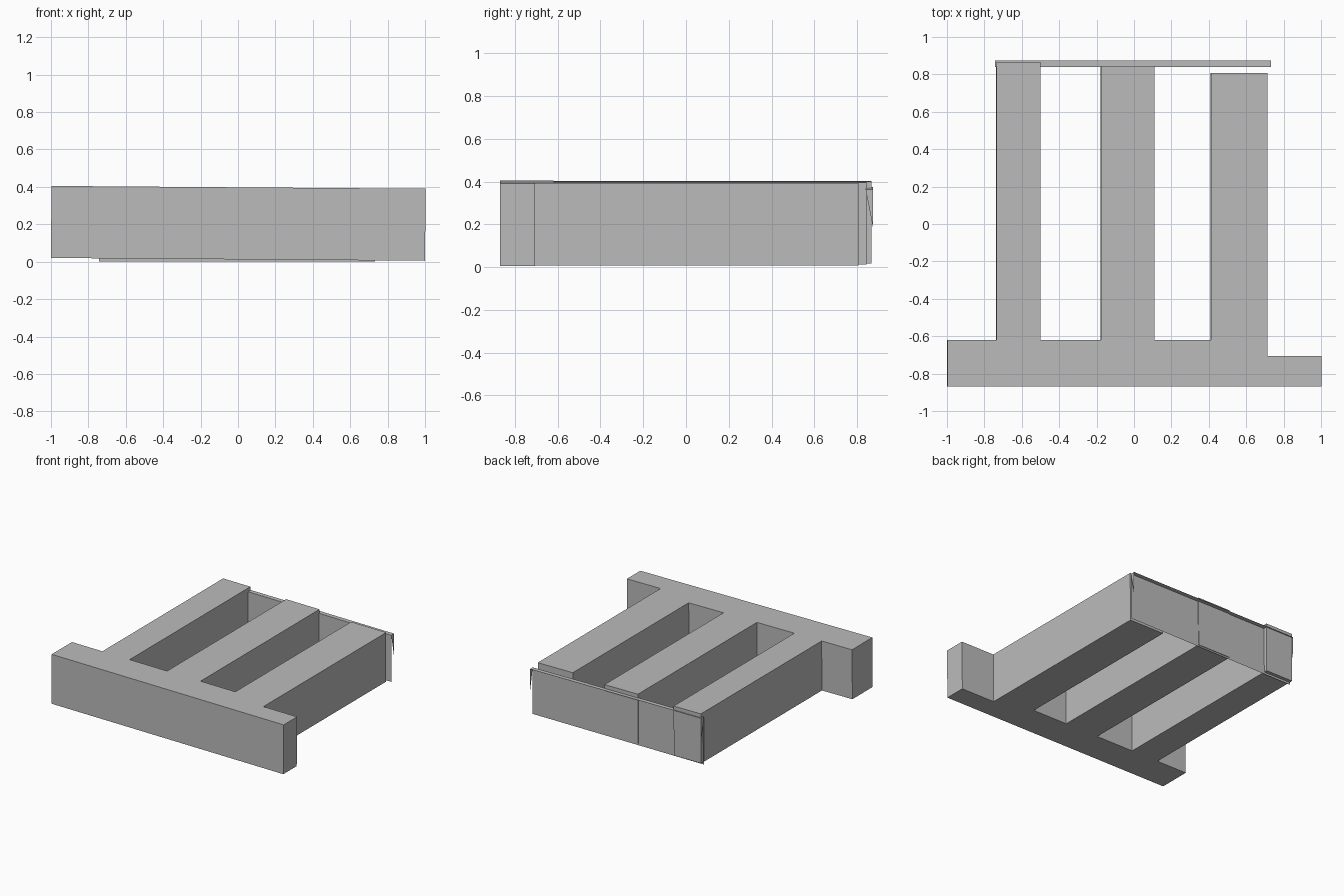
import bpy
import bmesh
from mathutils import Matrix

if "Cube" in bpy.data.objects:
    bpy.data.objects.remove(bpy.data.objects["Cube"], do_unlink=True)

TILT = 0.0075  # slight lean towards +x

grey = bpy.data.materials.new("plain grey")
grey.use_nodes = True
colour = (0.5, 0.5, 0.5, 1.0)
grey.diffuse_color = colour
grey.node_tree.nodes["Principled BSDF"].inputs["Base Color"].default_value = colour


def finish(name, bm):
    mesh = bpy.data.meshes.new(name)
    bm.to_mesh(mesh)
    bm.free()
    mesh.materials.append(grey)
    obj = bpy.data.objects.new(name, mesh)
    bpy.context.collection.objects.link(obj)
    return obj


# Comb body: one outline with a front bar and three teeth of unequal length
outline = [(-1, -0.87), (1, -0.87), (1, -0.705), (0.71, -0.705),
           (0.71, 0.807), (0.408, 0.807), (0.408, -0.62), (0.108, -0.62),
           (0.108, 0.845), (-0.18, 0.845), (-0.18, -0.62), (-0.503, -0.62),
           (-0.503, 0.867), (-0.738, 0.867), (-0.738, -0.62), (-1, -0.62)]
bm = bmesh.new()
base = bm.faces.new([bm.verts.new((x, y, 0.0)) for x, y in outline])
top = bmesh.ops.extrude_face_region(bm, geom=[base])
bmesh.ops.translate(bm, vec=(0, 0, 0.385),
                    verts=[v for v in top["geom"] if isinstance(v, bmesh.types.BMVert)])
bmesh.ops.recalc_face_normals(bm, faces=bm.faces)
bm.transform(Matrix.Translation((0, 0, 0.0125)) @ Matrix.Rotation(TILT, 4, "Y"))
finish("comb_body", bm)

# Thin back sheet: upright panel, overhanging ledge and a pointed flap at each end
X0, X1, Y0, Y1 = -0.742, 0.733, 0.84, 0.875


def ledge_z(x):
    return 0.368 - TILT * x


bm = bmesh.new()
low = [bm.verts.new((x, Y0, 0.0)) for x in (X0, X1)]
inner = [bm.verts.new((x, Y0, ledge_z(x))) for x in (X0, X1)]
outer = [bm.verts.new((x, Y1, ledge_z(x))) for x in (X0, X1)]
bm.faces.new((low[1], low[0], inner[0], inner[1]))
bm.faces.new((inner[0], inner[1], outer[1], outer[0]))
for i, x in enumerate((X0, X1)):
    tip = bm.verts.new((x, Y1, 0.18))
    bm.faces.new((inner[i], tip, outer[i]) if i else (inner[i], outer[i], tip))
finish("back_sheet", bm)
